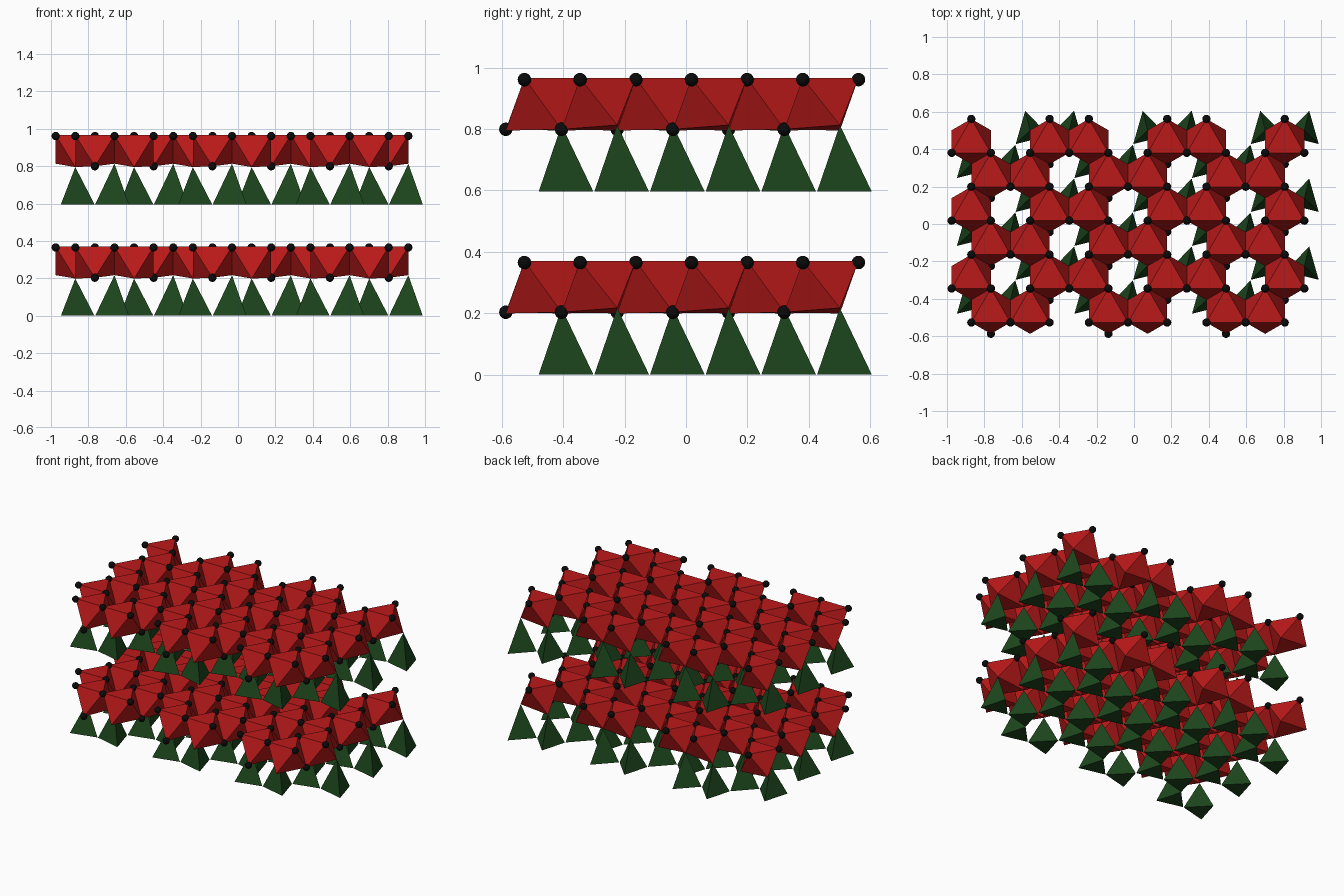
import bpy, bmesh
from math import radians, sin, cos, sqrt
from mathutils import Matrix

if "Cube" in bpy.data.objects:
    bpy.data.objects.remove(bpy.data.objects["Cube"])

A = 0.2095                   # spacing between lattice sites along x
X0 = -0.87                   # x of the first site
ROW = A * sqrt(3) / 2        # spacing between rows along y
R = A / sqrt(3)              # radius of an octahedron triangle
TOP, BALL_TOP, BALL_LOW = 0.37, 0.365, 0.203
LOW_Z = {0: 0.199, 1: 0.203, 2: 0.217}   # slightly puckered lower sites
LAYER_OFFSETS = (0.0, 0.596)


def px(m):
    return X0 + m * A / 2


def row_y(r):
    return 0.441 - ROW * r


def upper(m, r):
    return (px(m), row_y(r) + R, TOP)


def lower(m, r):
    return (px(m), row_y(r) - R, LOW_Z[m % 3])


def material(name, color):
    mat = bpy.data.materials.new(name)
    mat.diffuse_color = (*color, 1)
    mat.use_nodes = True
    mat.node_tree.nodes["Principled BSDF"].inputs["Base Color"].default_value = mat.diffuse_color
    return mat


def add_solid(bm, points, faces):
    verts = [bm.verts.new(p) for p in points]
    new = [bm.faces.new([verts[i] for i in f]) for f in faces]
    bmesh.ops.recalc_face_normals(bm, faces=new)


def finish(bm, name, mat):
    mesh = bpy.data.meshes.new(name)
    bm.to_mesh(mesh)
    bm.free()
    mesh.materials.append(mat)
    # the same sheet is repeated in both layers
    for label, z in zip(("lower", "upper"), LAYER_OFFSETS):
        ob = bpy.data.objects.new(f"{label}_{name}", mesh)
        ob.location.z = z
        bpy.context.collection.objects.link(ob)


red = material("red", (0.5, 0.01, 0.01))
green = material("green", (0.012, 0.06, 0.012))
black = material("black", (0.003, 0.003, 0.003))

# Octahedra: honeycomb sheet with every third site empty
bm = bmesh.new()
top_sites = set()
side_faces = [(i, (i + 1) % 6, (i + 2) % 6) for i in range(6)]
for r in range(6):
    for m in range(17):
        if (m + r) % 2 or m % 3 == 2:
            continue
        ring = [lower(m + 1, r - 1), upper(m, r), lower(m - 1, r - 1),
                upper(m - 1, r + 1), lower(m, r), upper(m + 1, r + 1)]
        add_solid(bm, ring, side_faces + [(1, 3, 5), (0, 2, 4)])
        top_sites |= {(m, r), (m - 1, r + 1), (m + 1, r + 1)}
finish(bm, "octahedra", red)

# Tetrahedra: hang below the sheet, twisted alternately either way
bm = bmesh.new()
for r in range(-1, 5):
    for m in range(18):
        if (m + r) % 2 or m % 3 == 1:
            continue
        apex = lower(m, r)
        start = -16 if m % 3 == 0 else 196
        base = [(apex[0] + 0.107 * cos(radians(start + 120 * k)),
                 apex[1] + 0.107 * sin(radians(start + 120 * k)), 0.0) for k in range(3)]
        add_solid(bm, base + [apex], [(0, 1, 2), (0, 1, 3), (1, 2, 3), (2, 0, 3)])
finish(bm, "tetrahedra", green)

# Balls: on all upper corners and on the free lower corners
balls = [(px(m), row_y(r) + R, BALL_TOP) for m, r in sorted(top_sites)]
balls += [(px(m), row_y(r) - R, BALL_LOW) for r in range(6) for m in range(17)
          if (m + r) % 2 == 0 and m % 3 == 1]
bm = bmesh.new()
for p in balls:
    bmesh.ops.create_icosphere(bm, subdivisions=3, radius=0.022,
                               matrix=Matrix.Translation(p))
for f in bm.faces:
    f.smooth = True
finish(bm, "corner_balls", black)
